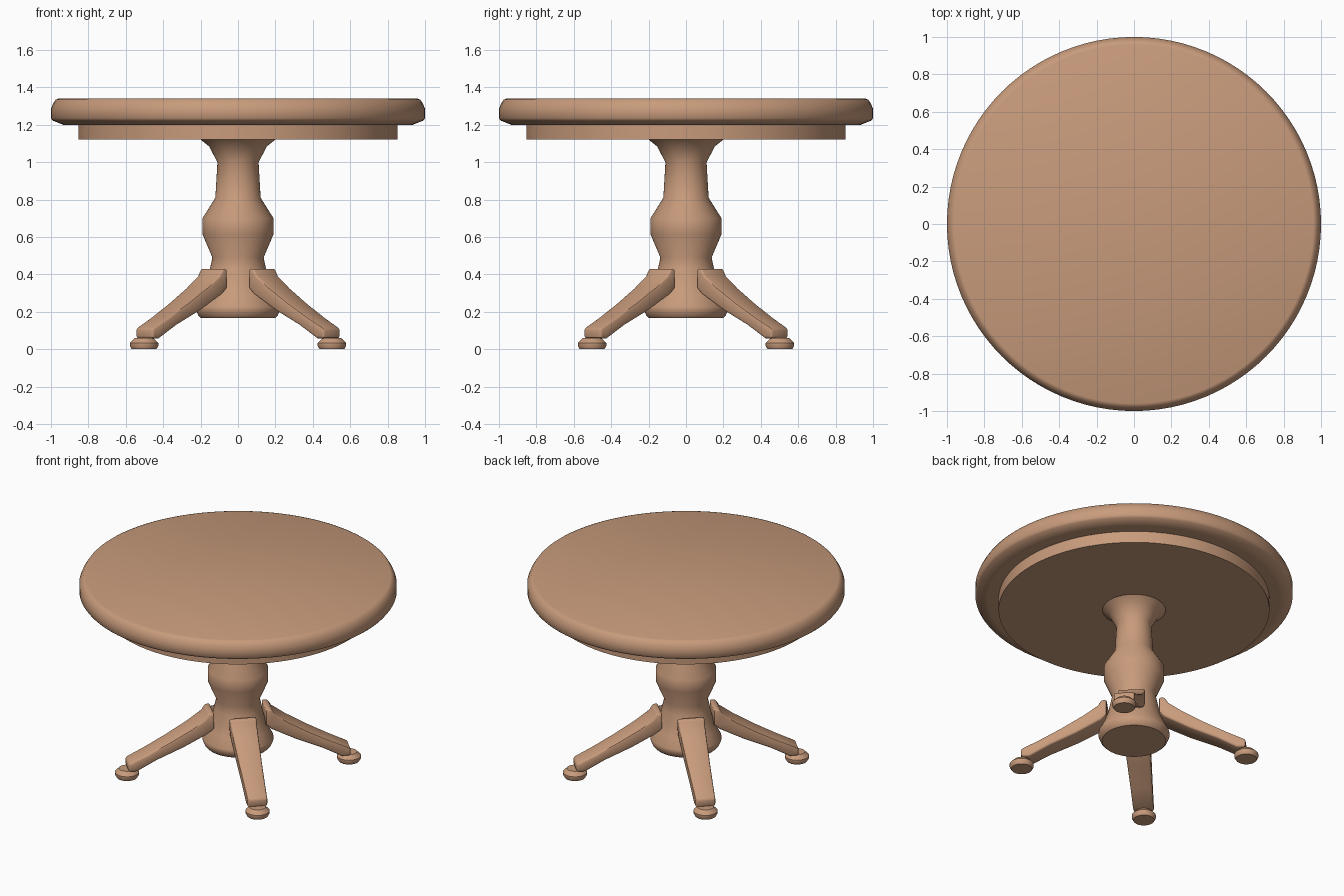
import bpy, bmesh, math

if "Cube" in bpy.data.objects:
    bpy.data.objects.remove(bpy.data.objects["Cube"])

wood = bpy.data.materials.new("warm_wood")
wood.diffuse_color = (0.578, 0.328, 0.2, 1)
wood.use_nodes = True
wood.node_tree.nodes["Principled BSDF"].inputs["Base Color"].default_value = wood.diffuse_color


def finish(bm, name, angle=40):
    bmesh.ops.recalc_face_normals(bm, faces=bm.faces)
    me = bpy.data.meshes.new(name)
    bm.to_mesh(me)
    bm.free()
    me.materials.append(wood)
    ob = bpy.data.objects.new(name, me)
    bpy.context.collection.objects.link(ob)
    bpy.ops.object.select_all(action='DESELECT')
    ob.select_set(True)
    bpy.context.view_layer.objects.active = ob
    bpy.ops.object.shade_smooth_by_angle(angle=math.radians(angle))
    return ob


def lathe(name, profile, cx=0, cy=0, n=64, angle=40):
    """Turn an (r, z) profile about a vertical axis, with flat caps."""
    bm = bmesh.new()
    rings = [[bm.verts.new((cx + r * math.cos(2 * math.pi * i / n),
                            cy + r * math.sin(2 * math.pi * i / n), z))
              for i in range(n)] for r, z in profile]
    for a, b in zip(rings, rings[1:]):
        for i in range(n):
            j = (i + 1) % n
            bm.faces.new((a[i], a[j], b[j], b[i]))
    bm.faces.new(rings[0])
    bm.faces.new(rings[-1])
    return finish(bm, name, angle)


# Round top with eased edge, and apron
lathe("table_top", [(0.92, 1.2), (0.935, 1.2), (0.99, 1.222), (1.0, 1.235),
                    (1.0, 1.285), (0.99, 1.31), (0.975, 1.334), (0.96, 1.34)], n=96)
lathe("apron", [(0.853, 1.12), (0.853, 1.205)], n=96)

# Turned pedestal
lathe("pedestal", [(0.2, 0.168), (0.212, 0.18), (0.224, 0.21), (0.222, 0.228),
                   (0.19, 0.29), (0.165, 0.36), (0.15, 0.43), (0.137, 0.49),
                   (0.19, 0.615), (0.19, 0.7), (0.121, 0.81), (0.11, 1.0),
                   (0.155, 1.085), (0.2, 1.121)])

# Curved legs: stations of (upper s, upper z, lower s, lower z, width)
STATIONS = [(0.2, 0.43, 0.165, 0.43, 0.172), (0.222, 0.393, 0.165, 0.325, 0.168),
            (0.313, 0.328, 0.203, 0.29, 0.162), (0.456, 0.243, 0.358, 0.206, 0.149),
            (0.592, 0.17, 0.53, 0.128, 0.137), (0.71, 0.112, 0.655, 0.058, 0.128),
            (0.71, 0.058, 0.69, 0.058, 0.128)]


def leg(name, ang):
    c, s = math.cos(ang), math.sin(ang)
    bm = bmesh.new()

    def vert(d, w, z):
        return bm.verts.new((d * c - w * s, d * s + w * c, z))

    rows = [[vert(us, -w / 2, uz), vert(us, w / 2, uz),
             vert(ls, w / 2, lz), vert(ls, -w / 2, lz)]
            for us, uz, ls, lz, w in STATIONS]
    for a, b in zip(rows, rows[1:]):
        for i in range(4):
            j = (i + 1) % 4
            bm.faces.new((a[i], a[j], b[j], b[i]))
    bm.faces.new(rows[0])
    bm.faces.new(rows[-1])
    bmesh.ops.recalc_face_normals(bm, faces=bm.faces)
    # Soften the long edges
    edges = [e for e in bm.edges if e.calc_face_angle(0) > math.radians(50)]
    bmesh.ops.bevel(bm, geom=edges, offset=0.012, segments=2, profile=0.5,
                    affect='EDGES', clamp_overlap=True)
    finish(bm, name, 45)


for k, side in enumerate(("back_right", "back_left", "front_left", "front_right")):
    ang = math.pi / 4 + k * math.pi / 2
    leg(side + "_leg", ang)
    lathe(side + "_foot", [(0.066, 0), (0.076, 0.018), (0.076, 0.034), (0.05, 0.06)],
          0.71 * math.cos(ang), 0.71 * math.sin(ang), n=32)
